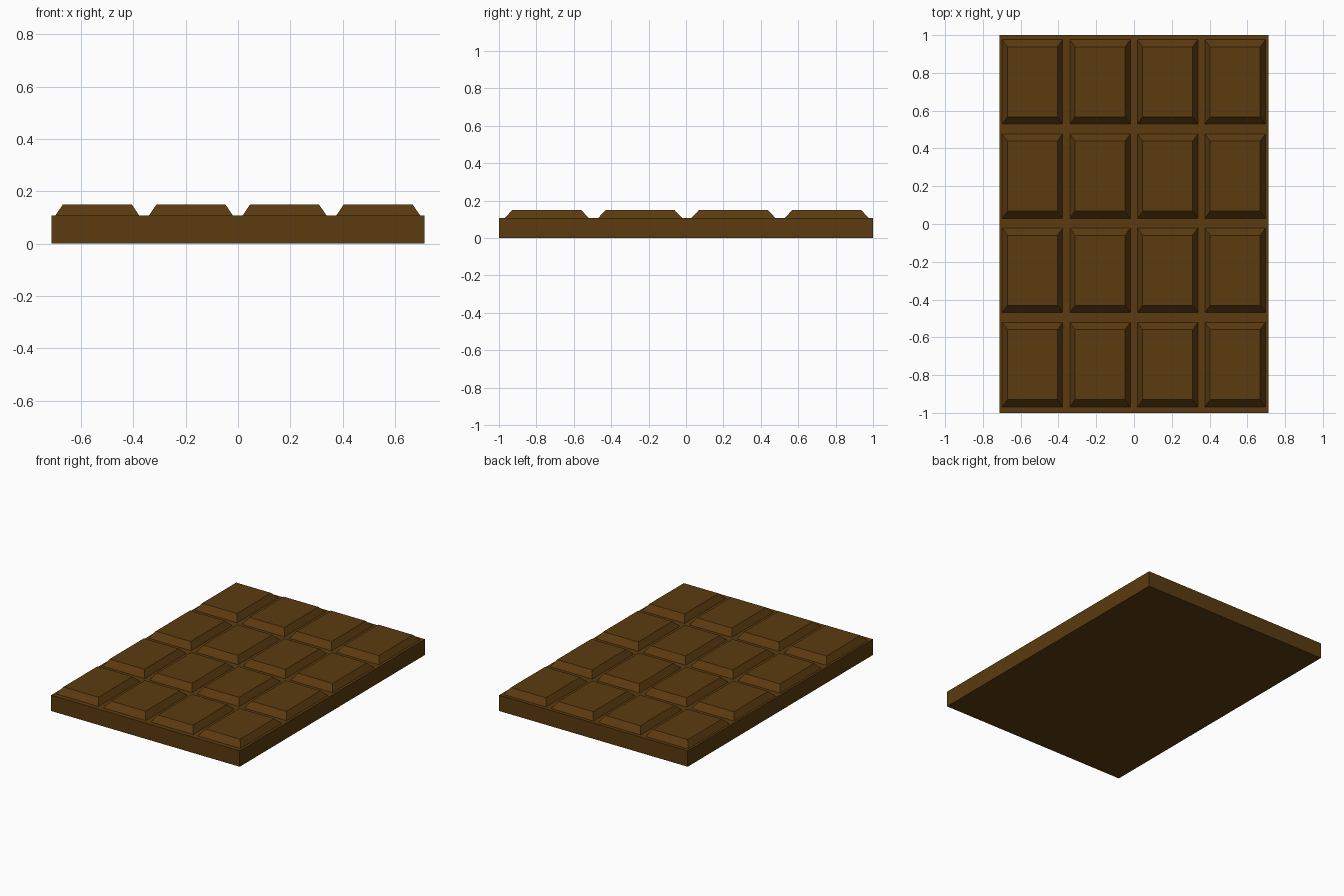
import bpy, bmesh

if "Cube" in bpy.data.objects:
    bpy.data.objects.remove(bpy.data.objects["Cube"])

chocolate = bpy.data.materials.new("chocolate")
chocolate.diffuse_color = (0.105, 0.043, 0.005, 1)
chocolate.use_nodes = True
chocolate.node_tree.nodes["Principled BSDF"].inputs["Base Color"].default_value = chocolate.diffuse_color


def add_frustum(name, cx, cy, z0, z1, bottom, top):
    """Flat-faced block with rectangular bottom and top, given as half sizes."""
    bm = bmesh.new()
    bmesh.ops.create_cube(bm, size=2)
    for v in bm.verts:
        hx, hy = top if v.co.z > 0 else bottom
        v.co = (cx + v.co.x * hx, cy + v.co.y * hy, z1 if v.co.z > 0 else z0)
    mesh = bpy.data.meshes.new(name)
    bm.to_mesh(mesh)
    bm.free()
    mesh.materials.append(chocolate)
    obj = bpy.data.objects.new(name, mesh)
    bpy.context.collection.objects.link(obj)
    return obj


# Base slab
BASE_TOP = 0.108
add_frustum("base_slab", 0, 0, 0, BASE_TOP, (0.713, 1.0), (0.713, 1.0))

# 4 x 4 grid of bevelled squares
for row in range(4):
    for col in range(4):
        x = (col - 1.5) * 0.3577 - 0.001
        y = (row - 1.5) * 0.499 + 0.004
        add_frustum(f"square_{row + 1}_{col + 1}", x, y, BASE_TOP, 0.149,
                    (0.160, 0.2235), (0.132, 0.185))
